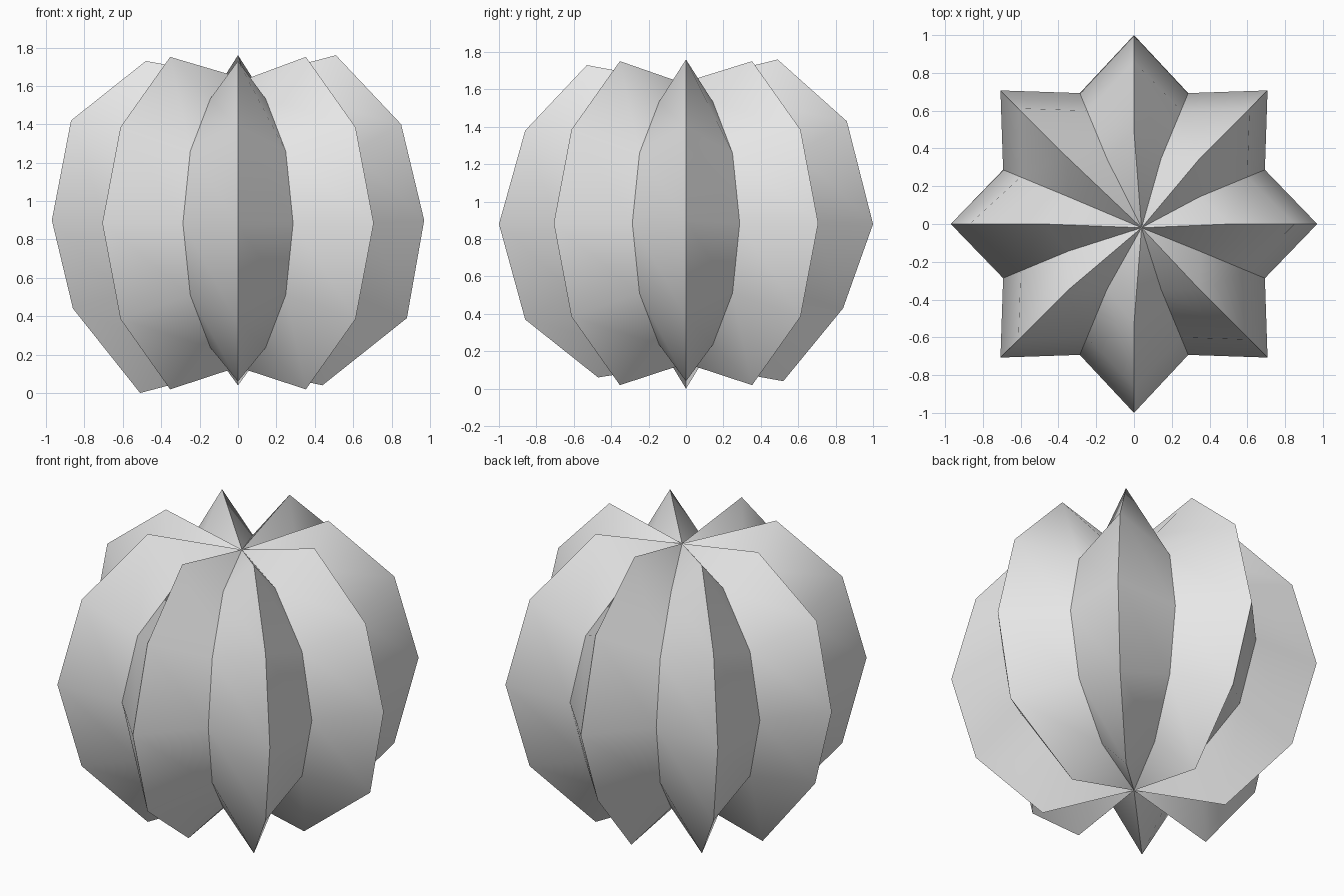
import bpy, bmesh, math
from mathutils import Vector

# Remove the default object
default_cube = bpy.data.objects.get("Cube")
if default_cube:
    bpy.data.objects.remove(default_cube, do_unlink=True)

SEGMENTS, RINGS = 16, 6
MIDDLE = 0.885          # height of the widest ring
VALLEY = 0.75           # how far the valleys are drawn in

# Hand-shaped ridges: segment number -> (radius, height) from top to bottom
RIDGES = {
    0: [(.51, 1.76), (.85, 1.40), (.97, .90), (.88, .39), (.44, .04)],
    4: [(.49, 1.76), (.86, 1.43), (1.0, .88), (.84, .43), (.52, .04)],
    8: [(.48, 1.73), (.87, 1.42), (.97, .90), (.86, .44), (.51, .00)],
    12: [(.53, 1.73), (.86, 1.38), (1.0, .88), (.86, .37), (.47, .06)],
}


def sphere_profile(scale):
    """Radius and height of every ring on a half circle, top to bottom."""
    steps = [math.pi * ring / RINGS for ring in range(1, RINGS)]
    return [(scale * math.sin(a), MIDDLE + scale * math.cos(a)) for a in steps]


def segment_profile(segment):
    if segment in RIDGES:
        return RIDGES[segment]
    return sphere_profile(VALLEY if segment % 2 else 1.0)


def make_material(name, colour):
    material = bpy.data.materials.new(name)
    material.use_nodes = True
    material.diffuse_color = colour
    material.node_tree.nodes["Principled BSDF"].inputs["Base Color"].default_value = colour
    return material


# Pleated ball: alternating ridges and valleys that meet at two sunken poles
bm = bmesh.new()
top_pole = bm.verts.new((0.04, -0.02, MIDDLE + VALLEY))
bottom_pole = bm.verts.new((0, 0, MIDDLE - VALLEY))
columns = []
for segment in range(SEGMENTS):
    angle = math.tau * segment / SEGMENTS
    outward = Vector((math.cos(angle), math.sin(angle), 0))
    column = [bm.verts.new(outward * radius + Vector((0, 0, height)))
              for radius, height in segment_profile(segment)]
    columns.append([top_pole] + column + [bottom_pole])

# Skin neighbouring columns with quads, and triangles at the poles
for segment, left in enumerate(columns):
    right = columns[(segment + 1) % SEGMENTS]
    for ring in range(RINGS):
        corners = [left[ring], left[ring + 1], right[ring + 1], right[ring]]
        bm.faces.new(list(dict.fromkeys(corners)))
bmesh.ops.recalc_face_normals(bm, faces=bm.faces)

mesh = bpy.data.meshes.new("pleated_ball")
bm.to_mesh(mesh)
bm.free()
mesh.materials.append(make_material("light grey", (0.8, 0.8, 0.8, 1)))
ball = bpy.data.objects.new("pleated_ball", mesh)
bpy.context.collection.objects.link(ball)

# Smooth along each pleat, crisp on ridges and valleys
bpy.ops.object.select_all(action="DESELECT")
ball.select_set(True)
bpy.context.view_layer.objects.active = ball
bpy.ops.object.shade_smooth_by_angle(angle=math.radians(40))
